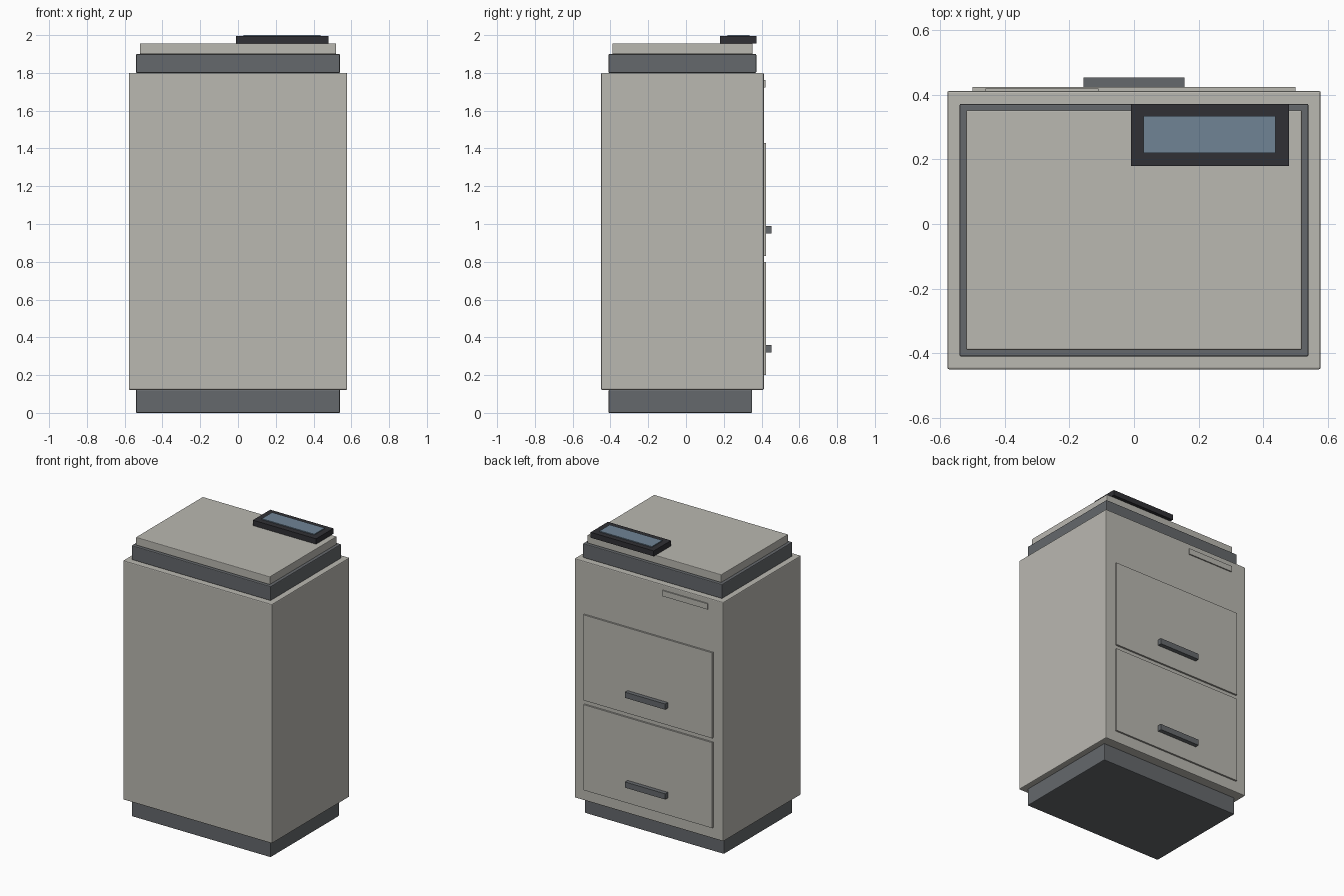
import bpy

if "Cube" in bpy.data.objects:
    bpy.data.objects.remove(bpy.data.objects["Cube"])


def material(name, rgb):
    m = bpy.data.materials.new(name)
    m.diffuse_color = (*rgb, 1)
    m.use_nodes = True
    m.node_tree.nodes["Principled BSDF"].inputs["Base Color"].default_value = m.diffuse_color
    return m


SHELL = material("warm_grey", (0.49, 0.48, 0.44))
TRIM = material("dark_grey", (0.13, 0.14, 0.15))
BLACK = material("black", (0.03, 0.03, 0.035))
GLASS = material("screen_blue", (0.16, 0.23, 0.30))


def box(name, x, y, z, mat, bevel=0.0):
    """Box from (min, max) ranges, with an optional small edge bevel."""
    centre = [(a + b) / 2 for a, b in (x, y, z)]
    bpy.ops.mesh.primitive_cube_add(size=1, location=centre)
    ob = bpy.context.object
    ob.name = name
    ob.scale = [b - a for a, b in (x, y, z)]
    bpy.ops.object.transform_apply(location=False, rotation=False, scale=True)
    ob.data.materials.append(mat)
    if bevel:
        mod = ob.modifiers.new("edge_bevel", "BEVEL")
        mod.width = bevel
        mod.segments = 2
    return ob


# Cabinet: plinth, body, collar and lid
box("plinth", (-0.54, 0.54), (-0.41, 0.35), (0.0, 0.122), TRIM, 0.005)
box("body", (-0.578, 0.578), (-0.45, 0.412), (0.122, 1.8), SHELL, 0.006)
box("collar", (-0.54, 0.54), (-0.41, 0.372), (1.8, 1.9), TRIM, 0.005)
box("lid", (-0.52, 0.52), (-0.39, 0.352), (1.9, 1.956), SHELL, 0.004)

# Display on the lid
box("display_frame", (-0.01, 0.48), (0.18, 0.372), (1.956, 1.994), BLACK)
box("display_screen", (0.03, 0.438), (0.22, 0.335), (1.985, 2.0), GLASS)

# Drawer fronts with bar handles on the back
for label, z in (("lower", 0.2), ("upper", 0.83)):
    box(label + "_drawer", (-0.5, 0.5), (0.40, 0.424), (z, z + 0.6), SHELL)
    box(label + "_handle", (-0.156, 0.156), (0.42, 0.453),
        (z + 0.12, z + 0.16), TRIM)

# Small plate above the drawers
box("label_plate", (-0.46, -0.11), (0.40, 0.42), (1.722, 1.762), SHELL)
